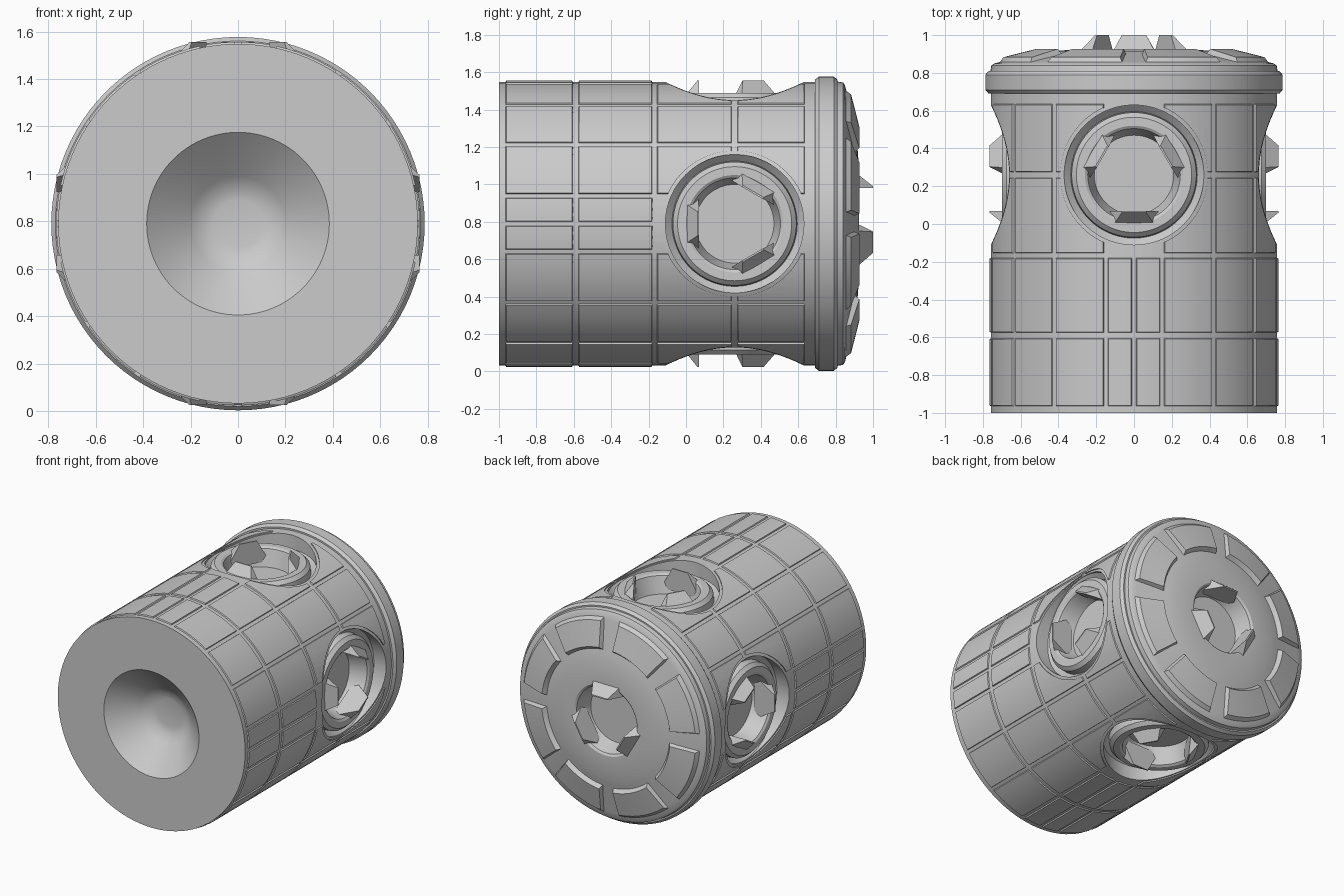
import bpy, bmesh, math
from mathutils import Matrix, Vector

cube = bpy.data.objects.get("Cube")
if cube:
    bpy.data.objects.remove(cube)

AXIS_Z = 0.79
PORT_Y = 0.26

grey = bpy.data.materials.new("plain grey")
grey.use_nodes = True
COLOUR = (0.6, 0.6, 0.6, 1)
grey.diffuse_color = COLOUR
grey.node_tree.nodes["Principled BSDF"].inputs["Base Color"].default_value = COLOUR


def frame(axis, first, y=0.0):
    """Local z runs along axis, local x along first."""
    e3, e1 = Vector(axis), Vector(first)
    m = Matrix((e1, e3.cross(e1), e3)).transposed().to_4x4()
    m.translation = (0, y, AXIS_Z)
    return m


def finish(name, bm, matrix):
    bmesh.ops.remove_doubles(bm, verts=bm.verts, dist=1e-5)
    bm.normal_update()
    bmesh.ops.recalc_face_normals(bm, faces=bm.faces)
    bm.transform(matrix)
    bm.normal_update()
    mesh = bpy.data.meshes.new(name)
    bm.to_mesh(mesh)
    bm.free()
    mesh.materials.append(grey)
    obj = bpy.data.objects.new(name, mesh)
    bpy.context.collection.objects.link(obj)
    return obj


def select(obj):
    bpy.ops.object.select_all(action='DESELECT')
    obj.select_set(True)
    bpy.context.view_layer.objects.active = obj


def smooth(obj):
    select(obj)
    bpy.ops.object.shade_smooth_by_angle(angle=math.radians(28))


def lathe(name, profile, matrix, steps=96):
    """Turn (radius, height) points around the local z axis."""
    bm = bmesh.new()
    vs = [bm.verts.new((r, 0, h)) for r, h in profile]
    es = [bm.edges.new(p) for p in zip(vs, vs[1:])]
    bmesh.ops.spin(bm, geom=vs + es, cent=(0, 0, 0), axis=(0, 0, 1),
                   angle=math.tau, steps=steps)
    return finish(name, bm, matrix)


def plate(bm, mid, section, steps):
    """Sweep four (radius, height, half angle) points around a middle angle."""
    rows = []
    for i in range(steps + 1):
        row = []
        for r, h, half in section:
            a = math.radians(mid + half * (2 * i / steps - 1))
            row.append(bm.verts.new((r * math.cos(a), r * math.sin(a), h)))
        rows.append(row)
    for p, q in zip(rows, rows[1:]):
        for k in range(4):
            n = (k + 1) % 4
            bm.faces.new((p[k], p[n], q[n], q[k]))
    bm.faces.new(rows[0])
    bm.faces.new(reversed(rows[-1]))


def cut(obj, cutters):
    select(obj)
    for c in cutters:
        mod = obj.modifiers.new("port cut", 'BOOLEAN')
        mod.operation, mod.solver, mod.object = 'DIFFERENCE', 'EXACT', c
        bpy.ops.object.modifier_apply(modifier=mod.name)
    for c in cutters:
        bpy.data.objects.remove(c)


body_frame = frame((0, 1, 0), (0, 0, 1))
port_frames = {
    "left": frame((1, 0, 0), (0, -1, 0), PORT_Y),
    "right": frame((-1, 0, 0), (0, -1, 0), PORT_Y),
    "top": frame((0, 0, 1), (0, -1, 0), PORT_Y),
    "bottom": frame((0, 0, -1), (0, -1, 0), PORT_Y),
}


def port_cutters(radius, depth):
    profile = [(0, depth), (radius, depth), (radius, 1), (0, 1)]
    return [lathe("cutter", profile, m) for m in port_frames.values()]


# Main body: front bowl, drum, flange, domed back cap and back socket
body = lathe("body", [
    (0, -.79), (.10, -.79), (.15, -.80), (.20, -.835), (.385, -1),
    (.758, -1), (.758, .69), (.77, .69), (.787, .71), (.787, .79),
    (.77, .81), (.76, .81), (.755, .84), (.74, .85), (.70, .86),
    (.47, .905), (.43, .915), (.30, .925), (.26, .925), (.245, .915),
    (.21, .80), (0, .80),
], body_frame)
cut(body, port_cutters(.37, .52))
smooth(body)

# Raised wall panels, four rows; the last two rows leave room for the ports
bm = bmesh.new()
lines = [0, 11.25, 33.75, 56.25, 78.75, 90]
rows = [(-.97, -.60), (-.58, -.175), (-.16, .25), (.27, .64)]
EDGE = .009
for n, (y0, y1) in enumerate(rows):
    for quadrant in range(4):
        for a, b in zip(lines, lines[1:]):
            if n >= 2 and (a == 0 or b == 90):
                continue
            half = (b - a) / 2
            low, high = half - .5, half - 1.1
            section = [(.745, y0, low), (.766, y0 + EDGE, high),
                       (.766, y1 - EDGE, high), (.745, y1, low)]
            plate(bm, quadrant * 90 + (a + b) / 2, section, 6)
panels = finish("wall_panels", bm, body_frame)
cut(panels, port_cutters(.39, .3))
smooth(panels)

# Eight raised plates around the back cap
bm = bmesh.new()
for i in range(8):
    section = [(.725, .84, 18), (.695, .883, 16.5), (.52, .927, 16.5), (.49, .89, 18)]
    plate(bm, i * 45 + 22.5, section, 10)
smooth(finish("back_cap_plates", bm, body_frame))

# Port rings with a sloped groove and a recessed floor
for side, m in port_frames.items():
    smooth(lathe(side + "_port_ring", [
        (0, .57), (.21, .57), (.245, .69), (.26, .70), (.305, .70),
        (.33, .675), (.335, .625), (.372, .66), (.372, .50), (0, .50)], m))


# Three inward-leaning wedge teeth in every socket, wide at the foot
def teeth(name, matrix):
    bm = bmesh.new()
    for i in range(3):
        section = [(.28, .69, 22), (.21, .765, 18), (.20, .765, 18), (.25, .60, 39)]
        plate(bm, i * 120, section, 1)
    finish(name, bm, matrix)


for side, m in port_frames.items():
    teeth(side + "_port_teeth", m)
teeth("back_socket_teeth", frame((0, 1, 0), (0, 0, 1), .235))
